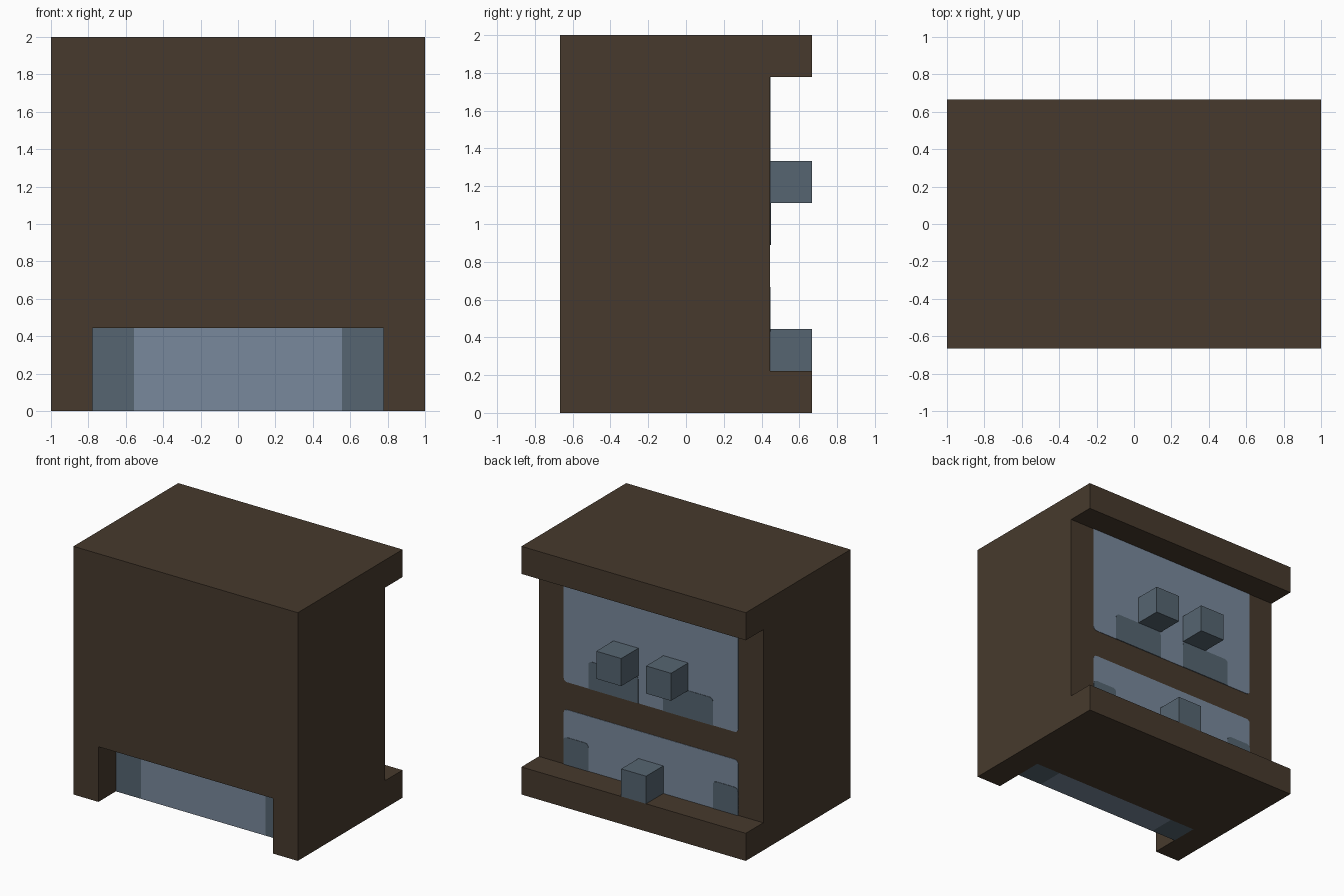
import bpy
import bmesh
from mathutils import Vector

cube = bpy.data.objects.get("Cube")
if cube:
    bpy.data.objects.remove(cube, do_unlink=True)

U = 2 / 9            # grid unit: the cabinet is 9 wide, 6 deep, 9 high
BACK = 5             # depth of the recessed rear face, in units from the front


def material(name, rgb):
    m = bpy.data.materials.new(name)
    m.use_nodes = True
    m.diffuse_color = (*rgb, 1)
    bsdf = m.node_tree.nodes["Principled BSDF"]
    bsdf.inputs["Base Color"].default_value = (*rgb, 1)
    bsdf.inputs["Roughness"].default_value = 0.9
    return m


brown = material("dark brown", (0.063, 0.042, 0.026))
slate = material("slate blue", (0.092, 0.130, 0.165))
pale = material("pale blue", (0.191, 0.250, 0.332))


def finish(name, bm, mat):
    bmesh.ops.recalc_face_normals(bm, faces=bm.faces)
    mesh = bpy.data.meshes.new(name)
    bm.to_mesh(mesh)
    bm.free()
    mesh.materials.append(mat)
    obj = bpy.data.objects.new(name, mesh)
    bpy.context.collection.objects.link(obj)
    return obj


def box(name, mat, x, y, z, round_side=None):
    """Box from unit ranges: x from the centre, y from the front, z from the floor."""
    bm = bmesh.new()
    bmesh.ops.create_cube(bm, size=1)
    for v in bm.verts:
        v.co = Vector((
            x[v.co.x > 0] * U,
            (y[v.co.y > 0] - 3) * U,
            z[v.co.z > 0] * U,
        ))
    if round_side:
        # soften the two corners at the top or bottom of a thin plate
        level = z[round_side == "top"] * U
        edges = [e for e in bm.edges
                 if all(abs(v.co.z - level) < 1e-5 for v in e.verts)
                 and abs(e.verts[0].co.x - e.verts[1].co.x) < 1e-5]
        bmesh.ops.bevel(bm, geom=edges, offset=0.03, segments=3,
                        profile=0.5, affect="EDGES")
    return finish(name, bm, mat)


# Cabinet: side profile with projecting top and base, drawn out across the width
profile = [(0, 0), (6, 0), (6, 1), (BACK, 1), (BACK, 8), (6, 8), (6, 9), (0, 9)]
bm = bmesh.new()
face = bm.faces.new([bm.verts.new((-1, (y - 3) * U, z * U)) for y, z in profile])
side = bmesh.ops.extrude_face_region(bm, geom=[face])
bmesh.ops.translate(bm, vec=(2, 0, 0),
                    verts=[g for g in side["geom"] if isinstance(g, bmesh.types.BMVert)])
cabinet = finish("cabinet", bm, brown)

# Opening cut into the lower front
cutter = box("opening_cutter", brown, (-3.5, 3.5), (-1, 2), (-1, 2))
cutter.hide_render = True
cutter.hide_viewport = True
cut = cabinet.modifiers.new("opening", "BOOLEAN")
cut.operation = "DIFFERENCE"
cut.solver = "EXACT"
cut.object = cutter

# Panel set back in the front opening, with darker ends
box("front_panel", pale, (-2.5, 2.5), (1, 2), (0, 2))
for label, s in (("left", 1), ("right", -1)):
    box(f"front_panel_end_{label}", slate, sorted((2.5 * s, 3.5 * s)), (1, 2), (0, 2))

# Rear windows
THIN = 0.015
glass = (BACK, BACK + THIN)
mark = (BACK, BACK + 2 * THIN)
box("upper_window", pale, (-3.5, 3.5), glass, (4, 8), "bottom")
box("lower_window", pale, (-3.5, 3.5), glass, (1, 3), "top")

# Darker patches and knobs on the rear, mirrored
for label, s in (("left", 1), ("right", -1)):
    box(f"upper_patch_{label}", slate, sorted((0.5 * s, 2.5 * s)), mark, (4, 5), "top")
    box(f"lower_patch_{label}", slate, sorted((2.5 * s, 3.5 * s)), mark, (1, 2), "top")
    box(f"upper_knob_{label}", slate, sorted((0.5 * s, 1.5 * s)), (BACK, 6), (5, 6))
box("lower_knob", slate, (-0.5, 0.5), (BACK, 6), (1, 2))
